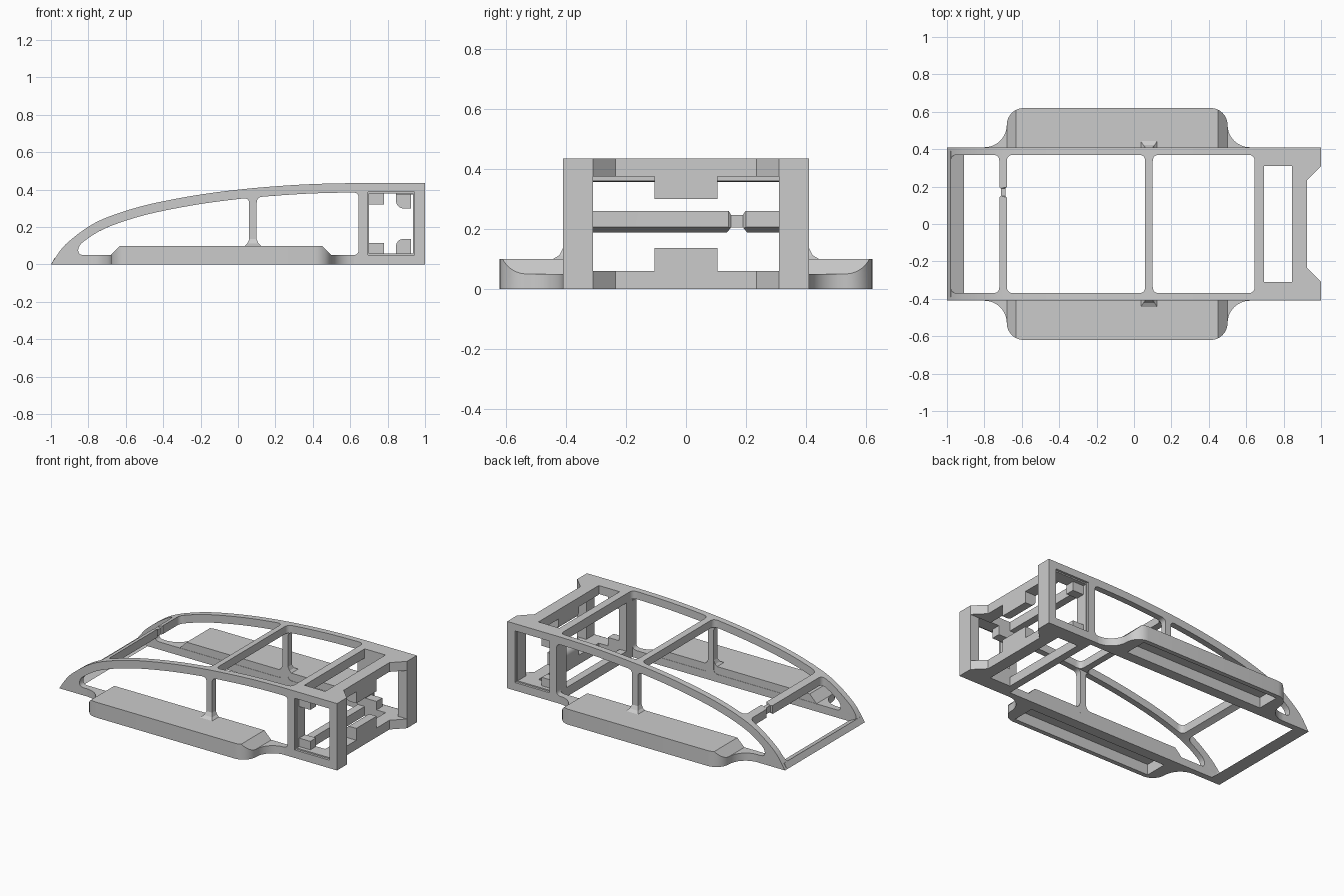
import bpy, bmesh, math
from mathutils import Vector

cube = bpy.data.objects.get("Cube")
if cube:
    bpy.data.objects.remove(cube, do_unlink=True)

grey = bpy.data.materials.new("plain grey")
grey.use_nodes = True
grey.diffuse_color = (0.6, 0.6, 0.6, 1)
grey.node_tree.nodes["Principled BSDF"].inputs["Base Color"].default_value = grey.diffuse_color

AXES = {"x": Vector((1, 0, 0)), "y": Vector((0, 1, 0)), "z": Vector((0, 0, 1))}
parts = []


def add_object(name, data):
    obj = bpy.data.objects.new(name, data)
    bpy.context.collection.objects.link(obj)
    return obj


def finish(name, bm):
    bmesh.ops.recalc_face_normals(bm, faces=bm.faces)
    mesh = bpy.data.meshes.new(name)
    bm.to_mesh(mesh)
    bm.free()
    mesh.materials.append(grey)
    return add_object(name, mesh)


def prism(name, axis, pts, lo, hi):
    """Extrude a 2D outline along an axis."""
    place = {"x": lambda a, b: (lo, a, b), "y": lambda a, b: (a, lo, b),
             "z": lambda a, b: (a, b, lo)}[axis]
    bm = bmesh.new()
    face = bm.faces.new([bm.verts.new(place(a, b)) for a, b in pts])
    ext = bmesh.ops.extrude_face_region(bm, geom=[face])["geom"]
    bmesh.ops.translate(bm, vec=AXES[axis] * (hi - lo),
                        verts=[v for v in ext if isinstance(v, bmesh.types.BMVert)])
    return finish(name, bm)


def evaluated_mesh(obj):
    graph = bpy.context.evaluated_depsgraph_get()
    return bpy.data.meshes.new_from_object(obj.evaluated_get(graph))


def plate(name, loops, lo, hi):
    """Upright plate from an outline with holes, between two y positions."""
    curve = bpy.data.curves.new(name, "CURVE")
    curve.dimensions, curve.fill_mode = "2D", "BOTH"
    curve.extrude = (hi - lo) / 2
    for loop in loops:
        spl = curve.splines.new("POLY")
        spl.points.add(len(loop) - 1)
        for point, (x, z) in zip(spl.points, loop):
            point.co = (x, z, 0, 1)
        spl.use_cyclic_u = True
    source = add_object(name + "_curve", curve)
    mesh = evaluated_mesh(source)
    bpy.data.objects.remove(source, do_unlink=True)
    for v in mesh.vertices:
        x, z, depth = v.co
        v.co = (x, (lo + hi) / 2 - depth, z)
    mesh.materials.clear()
    mesh.materials.append(grey)
    return add_object(name, mesh)


def cut(obj, cutter):
    """Subtract the cutter and delete it."""
    mod = obj.modifiers.new("cut", "BOOLEAN")
    mod.operation, mod.object = "DIFFERENCE", cutter
    for solver in ("MANIFOLD", "EXACT"):
        mod.solver = solver
        mesh = evaluated_mesh(obj)
        if mesh.polygons:
            break
    obj.modifiers.clear()
    obj.data = mesh
    bpy.data.objects.remove(cutter, do_unlink=True)


def rect(a0, a1, b0, b1):
    return [(a0, b0), (a1, b0), (a1, b1), (a0, b1)]


def rounded(pts, r, n=5):
    """Round the sharp corners of an outline."""
    out = []
    p = [Vector(q) for q in pts]
    for a, b, c in zip(p[-1:] + p[:-1], p, p[1:] + p[:1]):
        u, v = (a - b).normalized(), (c - b).normalized()
        if (-u).angle(v) < 0.9:
            out.append(tuple(b))
            continue
        for i in range(n + 1):
            t = i / n
            out.append(tuple(b + u * r * (1 - t) ** 2 + v * r * t * t))
    return out


def spline(pts, steps=5):
    """Catmull-Rom curve through the points."""
    p = [Vector(q) for q in pts]
    p = [2 * p[0] - p[1]] + p + [2 * p[-1] - p[-2]]
    out = []
    for a, b, c, d in zip(p, p[1:], p[2:], p[3:]):
        for i in range(steps):
            t = i / steps
            out.append(0.5 * (2 * b + (c - a) * t + (2 * a - 5 * b + 4 * c - d) * t * t
                              + (3 * b - a - 3 * c + d) * t ** 3))
    return out + [p[-2]]


# Roof line and its inner offset
roof = spline([(-1, 0), (-0.95, 0.075), (-0.9, 0.127), (-0.8, 0.202), (-0.7, 0.252),
               (-0.55, 0.302), (-0.4, 0.338), (-0.2, 0.374), (0, 0.4), (0.2, 0.418),
               (0.4, 0.43), (0.6, 0.435)]) + [Vector((0.67, 0.435))]
under = []
for a, b in zip(roof, roof[1:]):
    t = (b - a).normalized()
    under.append((a + b) / 2 + Vector((t.y, -t.x)) * 0.05)


def under_z(x):
    for a, b in zip(under, under[1:]):
        if a.x <= x <= b.x:
            return a.y + (b.y - a.y) * (x - a.x) / (b.x - a.x)
    return 0.385


def arch(x0, x1, n):
    """Points along the inner roof line."""
    xs = [x0 + (x1 - x0) * i / n for i in range(n + 1)]
    return [(x, under_z(x)) for x in xs]


def arched_window(x0, x1, n):
    return rounded([(x1, 0.05), (x0, 0.05)] + arch(x0, x1, n), 0.03)


roof_line = [tuple(p) for p in roof]

# Roof panel with three windows, leaving crossbars
panel = prism("roof_panel", "y", roof_line + arch(-0.86, 0.67, 40)[::-1] + [(-0.9, 0)], -0.39, 0.39)
for x0, x1 in ((-0.98, -0.72), (-0.68, 0.06), (0.1, 0.645)):
    cut(panel, prism("roof_window", "z", rounded(rect(x0, x1, -0.37, 0.37), 0.035), -0.2, 1))

# Slim neck in the front crossbar
for s in (-1, 1):
    outer, inner = -0.7 + s * 0.03, -0.7 + s * 0.012
    cut(panel, prism("neck_side", "z", [(outer, 0.13), (outer, 0.21), (inner, 0.19), (inner, 0.15)],
                     0.1, 0.4))
for outer, inner in ((0.28, 0.247), (0.18, 0.205)):
    cut(panel, prism("neck_face", "x", [(0.13, outer), (0.15, inner), (0.19, inner), (0.21, outer)],
                     -0.75, -0.65))
parts.append(panel)
parts.append(prism("nose_bar", "y", [(-1, 0), (-0.98, 0.036), (-0.91, 0)], -0.39, 0.39))


def arc(cx, cy, r, a0, a1, n=8):
    return [(cx + r * math.cos(math.radians(a0 + (a1 - a0) * i / n)),
             cy + r * math.sin(math.radians(a0 + (a1 - a0) * i / n))) for i in range(n + 1)]


# Plan of a pod: flared ends and rounded outer corners
half = [(-0.8, 0.372)] + arc(-0.8, 0.53, 0.12, -90, 0) + arc(-0.59, 0.53, 0.09, 180, 90)[1:]
plan = half + [(-0.18 - x, y) for x, y in reversed(half)]

for s, side in ((1, "left"), (-1, "right")):
    def span(a, b):
        return sorted((s * a, s * b))

    # Arched side frame
    parts.append(plate(side + "_side_frame",
                       [roof_line + [(0.67, 0)], arched_window(-0.855, 0.06, 24),
                        arched_window(0.1, 0.645, 12)], *span(0.37, 0.41)))

    # Rear wall with a stepped window and corner blocks
    outline = rect(0.645, 1, 0, 0.435)
    parts.append(plate(side + "_rear_wall", [outline, rect(0.7, 0.935, 0.06, 0.38)],
                       *span(0.31, 0.395)))
    parts.append(plate(side + "_rear_wall_rim", [outline, rect(0.695, 0.945, 0.052, 0.388)],
                       *span(0.395, 0.41)))
    for label, z0, z1 in (("lower", 0.05, 0.115), ("upper", 0.32, 0.39)):
        parts.append(prism(f"{side}_{label}_block", "y", rect(0.69, 0.78, z0, z1), *span(0.31, 0.37)))

    # Side pod with end ramps and a pocket underneath
    pod = prism(side + "_pod", "z", [(x, s * y) for x, y in plan], 0, 0.1)
    for m in (1, -1):
        ramp = [(-0.09 + m * u, z) for u, z in
                ((0.53, 0.11), (0.54, 0.1), (0.59, 0.05), (0.9, 0.05), (0.9, 0.11))]
        cut(pod, prism("ramp", "y", ramp, -1, 1))
    cut(pod, prism("pocket", "z", rect(-0.6, 0.42, *span(0.44, 0.59)), -0.1, 0.07))
    parts.append(pod)

    # Flared foot of the middle post
    layers = ((0.045, 0.445, 0.099), (0.03, 0.422, 0.112), (0.02, 0.41, 0.135))
    for low, high in zip(layers, layers[1:]):
        bm = bmesh.new()
        for w, y, z in (low, high):
            for x in (0.08 - w, 0.08 + w):
                for yy in (0.372, y):
                    bm.verts.new((x, s * yy, z))
        bmesh.ops.convex_hull(bm, input=bm.verts)
        parts.append(finish(side + "_post_foot", bm))

# Rear floor and roof: front bar, splayed back bar and rounded centre tab
splay = [(0.845, -0.31), (0.845, 0.31), (1, 0.31), (0.925, 0.235), (0.925, -0.235), (1, -0.31)]
for label, z0, z1, base, tip in (("floor", 0, 0.06, 0.05, 0.137), ("roof", 0.375, 0.435, 0.385, 0.3)):
    parts.append(prism(label + "_front_bar", "z", rect(0.645, 0.695, -0.31, 0.31), z0, z1))
    parts.append(prism(label + "_back_bar", "z", splay, z0, z1))
    d = 1 if tip > base else -1
    corner = arc(0.885, tip - d * 0.04, 0.04, 180, 180 - d * 90)
    parts.append(prism(label + "_tab", "y", [(0.845, base)] + corner + [(0.925, tip), (0.925, base)],
                       -0.105, 0.105))

# Smooth curved walls, keep edges sharp
bpy.ops.object.select_all(action="DESELECT")
for p in parts:
    p.select_set(True)
bpy.context.view_layer.objects.active = panel
bpy.ops.object.shade_smooth_by_angle(angle=math.radians(25))
